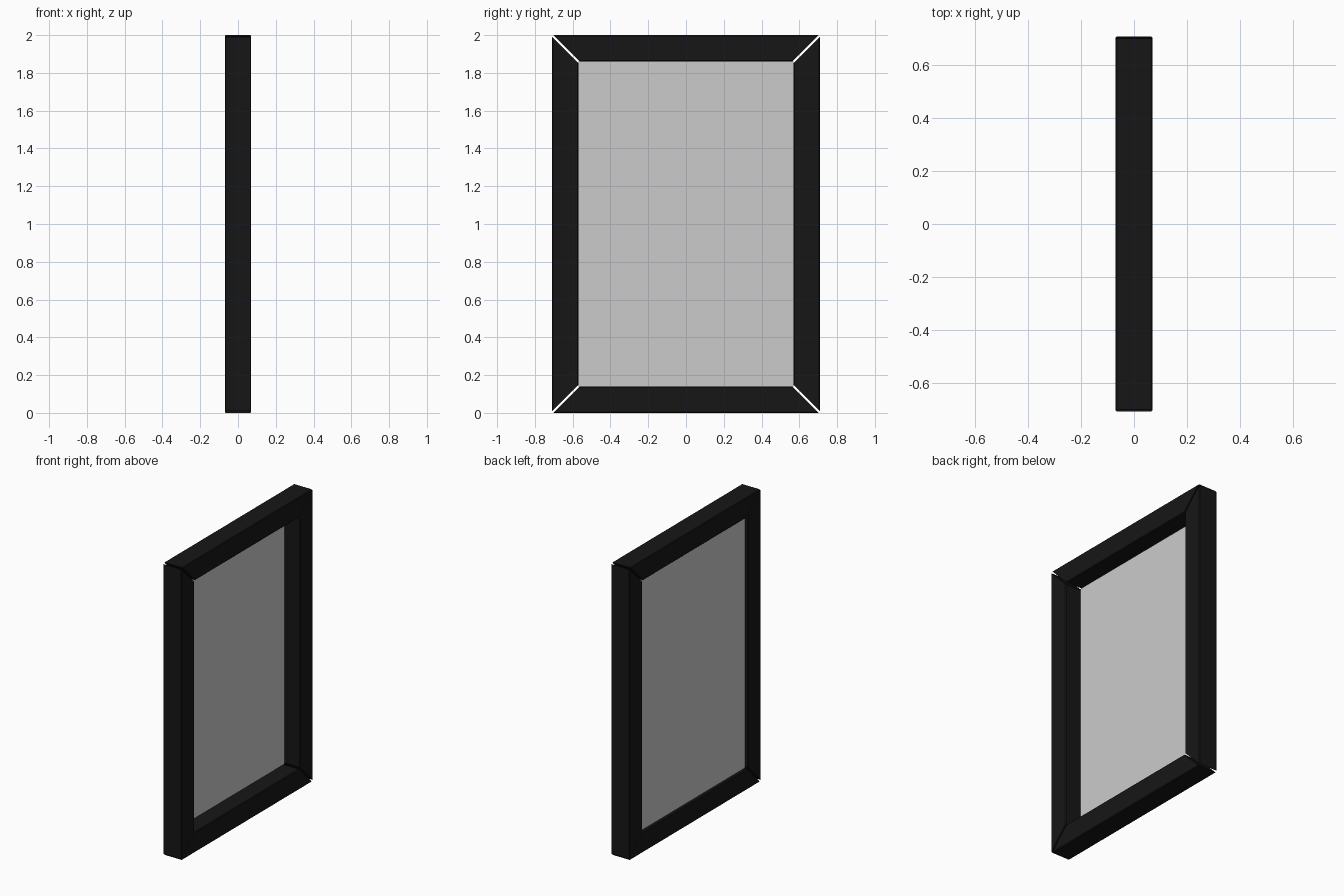
import bpy, bmesh
from mathutils import Matrix
from math import pi

if "Cube" in bpy.data.objects:
    bpy.data.objects.remove(bpy.data.objects["Cube"])

HY, HZ = 0.71, 1.0     # outer half width and half height
W = 0.14               # square bar width
HX = W / 2
C = 0.005              # edge chamfer
GAP = 0.009            # mitre shortening at each bar end

black = bpy.data.materials.new("black_frame")
black.diffuse_color = (0.008, 0.008, 0.008, 1)
black.use_nodes = True
black.node_tree.nodes["Principled BSDF"].inputs["Base Color"].default_value = black.diffuse_color

# chamfered square profile: (x, depth from outer edge)
PROFILE = [(-HX + C, 0), (HX - C, 0), (HX, C), (HX, W - C),
           (HX - C, W), (-HX + C, W), (-HX, W - C), (-HX, C)]


def add_object(name, bm, mat=None):
    bmesh.ops.recalc_face_normals(bm, faces=bm.faces)
    mesh = bpy.data.meshes.new(name)
    bm.to_mesh(mesh)
    bm.free()
    if mat:
        mesh.materials.append(mat)
    ob = bpy.data.objects.new(name, mesh)
    bpy.context.collection.objects.link(ob)
    return ob


def mitred_bar(name, half_len, offset, angle):
    """Bar along y at distance offset from the centre, turned about x."""
    bm = bmesh.new()
    ends = [[bm.verts.new((x, s * (half_len - d - GAP), offset - d))
             for x, d in PROFILE] for s in (-1, 1)]
    n = len(PROFILE)
    for i in range(n):
        j = (i + 1) % n
        bm.faces.new((ends[0][i], ends[0][j], ends[1][j], ends[1][i]))
    for ring in ends:
        bm.faces.new(ring)
    m = Matrix.Translation((0, 0, HZ)) @ Matrix.Rotation(angle, 4, 'X')
    bmesh.ops.transform(bm, matrix=m, verts=bm.verts)
    add_object(name, bm, black)


# four mitred frame bars
mitred_bar("top_bar", HY, HZ, 0)
mitred_bar("bottom_bar", HY, HZ, pi)
mitred_bar("left_bar", HZ, HY, pi / 2)
mitred_bar("right_bar", HZ, HY, -pi / 2)

# thin panel set near the back of the frame
bm = bmesh.new()
y, z = HY - W, HZ - W
bm.faces.new([bm.verts.new((-0.048, a * y, HZ + b * z))
              for a, b in ((-1, -1), (1, -1), (1, 1), (-1, 1))])
add_object("panel", bm)
